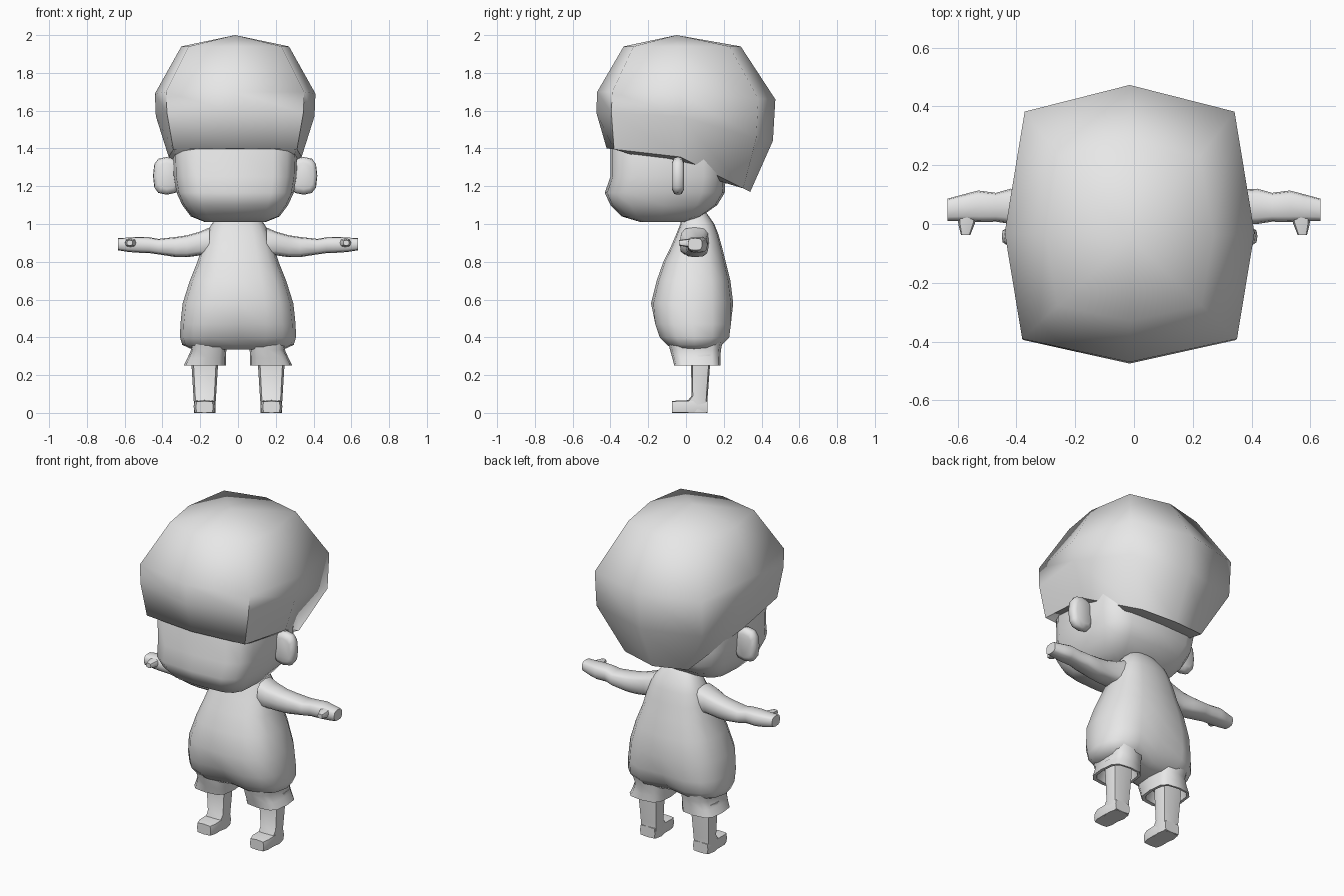
import bpy, bmesh, math
from mathutils import Vector

grey = bpy.data.materials.new("plain grey")
grey.diffuse_color = (0.8, 0.8, 0.8, 1)
HX = -0.015  # sideways offset of the head parts


def ring(c, a, b, axis="z", n=12, e=0.7):
    """Rounded-square ring around an axis; a and b are its half sizes."""
    pts = []
    for i in range(n):
        t = 2 * math.pi * i / n
        u, v = [0 if abs(w) < 1e-6 else math.copysign(abs(w) ** e, w)
                for w in (math.cos(t), math.sin(t))]
        off = {"z": (a * u, b * v, 0), "x": (0, a * u, b * v), "y": (a * u, 0, b * v)}[axis]
        pts.append(Vector(c) + Vector(off))
    return pts


def ring_fb(x, z, xr, yf, yb, n=16, e=0.75):
    """Horizontal ring with given front and back limits."""
    return ring((x, (yf + yb) / 2, z), xr, (yb - yf) / 2, "z", n, e)


def loft(name, rings, angle=50, top=None):
    bm = bmesh.new()
    rows = [[bm.verts.new(p) for p in r] for r in rings]
    n = len(rows[0])
    for r, s in zip(rows, rows[1:]):
        for i in range(n):
            bm.faces.new((r[i], r[(i + 1) % n], s[(i + 1) % n], s[i]))
    if top:
        t = bm.verts.new(top)
        for i in range(n):
            bm.faces.new((t, rows[0][i], rows[0][(i + 1) % n]))
    else:
        bm.faces.new(rows[0])
    bm.faces.new(rows[-1])
    bmesh.ops.recalc_face_normals(bm, faces=bm.faces)
    me = bpy.data.meshes.new(name)
    bm.to_mesh(me)
    bm.free()
    me.materials.append(grey)
    ob = bpy.data.objects.new(name, me)
    bpy.context.collection.objects.link(ob)
    bpy.ops.object.select_all(action="DESELECT")
    ob.select_set(True)
    bpy.context.view_layer.objects.active = ob
    bpy.ops.object.shade_smooth_by_angle(angle=math.radians(angle))
    return ob


# Hair: eight-sided cap, longer at the back
def hair_ring(zf, zm, zb, xr, yf, ym, yb, kf=0.86, kb=0.84, cy=0.82):
    def corner(s, k, y, z):
        return Vector((HX + s * xr * k, ym + (y - ym) * cy, zm + (z - zm) * 0.9))
    return [Vector((HX + xr, ym, zm)), corner(1, kb, yb, zb), Vector((HX, yb, zb)),
            corner(-1, kb, yb, zb), Vector((HX - xr, ym, zm)), corner(-1, kf, yf, zf),
            Vector((HX, yf, zf)), corner(1, kf, yf, zf)]


loft("hair", [
    hair_ring(1.94, 1.94, 1.94, 0.285, -0.33, -0.04, 0.29),
    hair_ring(1.70, 1.69, 1.66, 0.425, -0.47, -0.03, 0.473),
    hair_ring(1.59, 1.57, 1.44, 0.420, -0.475, -0.03, 0.46),
    hair_ring(1.40, 1.355, 1.17, 0.352, -0.42, -0.03, 0.34, 0.93, 0.6, 0.9),
], angle=65, top=(HX, -0.05, 2.0))

# Head: boxy with a cheek ridge, tapering to the chin
loft("head", [ring_fb(HX, z, x, f, b, 16, 0.5) for z, x, f, b in [
    (1.50, 0.30, -0.36, 0.20), (1.41, 0.33, -0.40, 0.21), (1.25, 0.325, -0.40, 0.21),
    (1.165, 0.31, -0.43, 0.205), (1.10, 0.28, -0.40, 0.165), (1.04, 0.235, -0.34, 0.08),
    (1.01, 0.16, -0.24, 0.0)]], angle=70)

# Body: pear-shaped overall with a centre crease low down
body = [ring_fb(0, z, x, f, b) for z, x, f, b in [
    (1.08, 0.06, 0.01, 0.09), (1.05, 0.10, -0.02, 0.115), (1.0, 0.14, -0.03, 0.15),
    (0.95, 0.165, -0.05, 0.17), (0.88, 0.19, -0.08, 0.19), (0.80, 0.215, -0.12, 0.21),
    (0.70, 0.255, -0.155, 0.235), (0.58, 0.293, -0.185, 0.25), (0.47, 0.305, -0.175, 0.25),
    (0.40, 0.307, -0.15, 0.24), (0.36, 0.295, -0.11, 0.20), (0.335, 0.24, -0.07, 0.16)]]
for row in body:
    for p in row:
        if abs(p.x) < 0.01 and p.z < 0.55:
            p.y += (0.04 - p.y) * (0.55 - p.z) * 1.3
loft("body", body, angle=70)

for s, side in ((-1, "left"), (1, "right")):
    # Ear
    loft(side + "_ear", [ring((HX + s * 0.362, y, 1.255), 0.073 * k, 0.1 * k, "y", 12, 0.7)
                         for y, k in [(-0.075, 0.7), (-0.062, 0.96), (-0.042, 1),
                                      (-0.022, 0.96), (-0.01, 0.7)]], angle=70)

    # Arm and hand
    loft(side + "_arm", [ring((s * x, y, z), a, b, "x", 12, 0.65) for x, y, z, a, b in [
        (0.15, 0.045, 0.90, 0.078, 0.082), (0.20, 0.042, 0.897, 0.076, 0.063),
        (0.27, 0.05, 0.882, 0.062, 0.058), (0.33, 0.055, 0.878, 0.06, 0.053),
        (0.42, 0.06, 0.88, 0.06, 0.041), (0.47, 0.057, 0.888, 0.049, 0.042),
        (0.53, 0.06, 0.89, 0.054, 0.042), (0.58, 0.055, 0.89, 0.046, 0.038),
        (0.635, 0.048, 0.893, 0.038, 0.032)]])

    # Thumb
    loft(side + "_thumb", [ring((s * x, y, 0.9), a, b, "y", 8) for x, y, a, b in [
        (0.565, 0.04, 0.034, 0.024), (0.57, 0.0, 0.028, 0.021), (0.573, -0.037, 0.016, 0.014)]])

    # Shorts cuff: flared outside, hollow underneath
    loft(side + "_cuff", [ring((s * x, y, z), a, b, "z", 12, 0.6) for x, y, z, a, b in [
        (0.165, 0.05, 0.40, 0.10, 0.15), (0.155, 0.05, 0.335, 0.093, 0.135),
        (0.165, 0.055, 0.29, 0.102, 0.127), (0.175, 0.06, 0.25, 0.112, 0.122),
        (0.175, 0.065, 0.25, 0.095, 0.105), (0.175, 0.07, 0.31, 0.085, 0.09)]])

    # Leg
    loft(side + "_leg", [ring((s * 0.176, y, z), a, b, "z", 8, 0.5) for y, z, a, b in [
        (0.077, 0.34, 0.072, 0.05), (0.077, 0.25, 0.07, 0.05), (0.072, 0.09, 0.06, 0.043),
        (0.06, 0.06, 0.058, 0.055), (0.06, 0.0, 0.056, 0.055)]])

    # Foot
    loft(side + "_foot", [ring((s * 0.177, y, h), a, h, "y", 8, 0.3) for y, a, h in [
        (0.115, 0.05, 0.032), (0.06, 0.058, 0.034), (-0.04, 0.058, 0.033),
        (-0.073, 0.046, 0.031)]])
